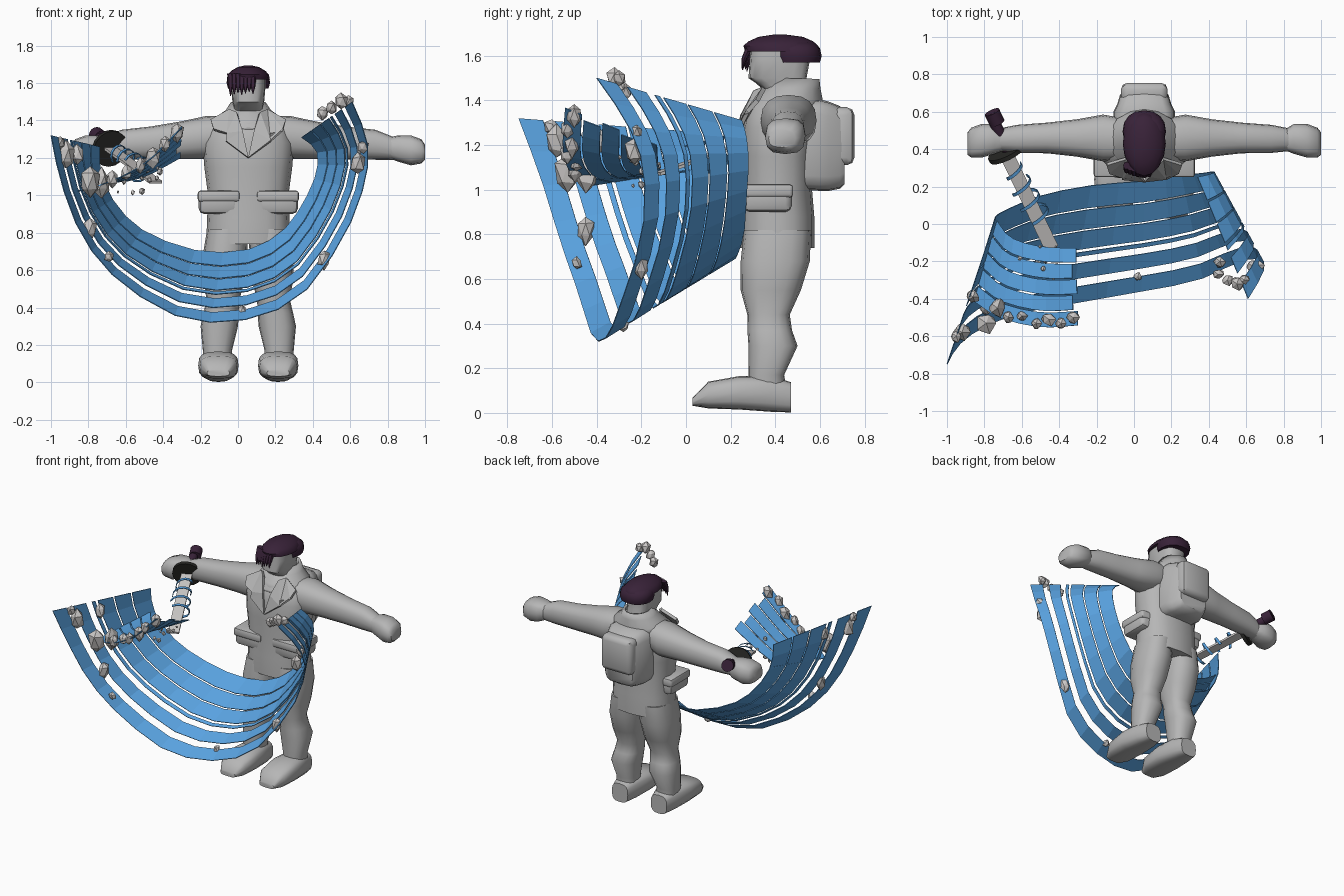
import bpy, bmesh, math, random
from mathutils import Vector

default = bpy.data.objects.get("Cube")
if default:
    bpy.data.objects.remove(default)

random.seed(4)
CX = 0.055  # centre line of the figure


def material(name, r, g, b):
    mat = bpy.data.materials.new(name)
    mat.diffuse_color = (r, g, b, 1)
    mat.use_nodes = True
    bsdf = mat.node_tree.nodes["Principled BSDF"]
    bsdf.inputs["Base Color"].default_value = (r, g, b, 1)
    return mat


CLOTH = material("cloth grey", .47, .47, .47)
STONE = material("foam grey", .6, .58, .57)
WATER = material("water blue", .1, .36, .74)
HAIR = material("dark plum", .04, .016, .04)
GUARD = material("charcoal", .02, .02, .018)


def finish(bm, name, mat, smooth=True):
    bmesh.ops.recalc_face_normals(bm, faces=bm.faces)
    mesh = bpy.data.meshes.new(name)
    bm.to_mesh(mesh)
    bm.free()
    mesh.materials.append(mat)
    obj = bpy.data.objects.new(name, mesh)
    bpy.context.collection.objects.link(obj)
    if smooth:
        bpy.ops.object.select_all(action='DESELECT')
        obj.select_set(True)
        bpy.context.view_layer.objects.active = obj
        bpy.ops.object.shade_smooth_by_angle(angle=math.radians(45))
    return obj


def loft(name, axis, rings, mat=CLOTH, side=1, power=2.4, sides=16, caps=True):
    """Skin rounded sections: (position, centre a, centre b, radius a, radius b)."""
    bm = bmesh.new()
    loops = []
    for t, ca, cb, ra, rb in rings:
        loop = []
        for i in range(sides):
            ang = math.tau * i / sides
            c, s = math.cos(ang), math.sin(ang)
            a = ca + ra * math.copysign(abs(c) ** (2 / power), c)
            b = cb + rb * math.copysign(abs(s) ** (2 / power), s)
            x, y, z = {'x': (t, a, b), 'y': (a, t, b), 'z': (a, b, t)}[axis]
            loop.append(bm.verts.new((CX + side * x, y, z)))
        loops.append(loop)
    for low, high in zip(loops, loops[1:]):
        for i in range(sides):
            j = (i + 1) % sides
            bm.faces.new((low[i], low[j], high[j], high[i]))
    if caps:
        bm.faces.new(loops[0])
        bm.faces.new(loops[-1])
    return finish(bm, name, mat)


def box(name, centre, size, side=1, bevel=.03):
    bm = bmesh.new()
    bmesh.ops.create_cube(bm, size=1)
    for v in bm.verts:
        x, y, z = [c + a * b for c, a, b in zip(centre, v.co, size)]
        v.co = (CX + side * x, y, z)
    bmesh.ops.recalc_face_normals(bm, faces=bm.faces)
    bmesh.ops.bevel(bm, geom=bm.verts[:] + bm.edges[:], offset=bevel, segments=2,
                    profile=.5, affect='EDGES')
    return finish(bm, name, CLOTH)


def thicken(obj, amount):
    mod = obj.modifiers.new("thickness", 'SOLIDIFY')
    mod.thickness = amount
    mod.offset = 0


def along(points, u):
    """Smooth curve through the points, u from 0 to 1."""
    pts = [Vector(p) for p in points]
    pts = [pts[0] * 2 - pts[1]] + pts + [pts[-1] * 2 - pts[-2]]
    f = u * (len(points) - 1)
    i = min(int(f), len(points) - 2)
    t = f - i
    a, b, c, d = pts[i:i + 4]
    return (2 * b + (c - a) * t + (2 * a - 5 * b + 4 * c - d) * t ** 2
            + (3 * b - a - 3 * c + d) * t ** 3) / 2


def strip(name, surface, v0, v1, steps, u0=0, u1=1):
    bm = bmesh.new()
    rows = []
    for i in range(steps + 1):
        u = u0 + (u1 - u0) * i / steps
        rows.append([bm.verts.new(surface(u, v)) for v in (v0, v1)])
    for p, q in zip(rows, rows[1:]):
        bm.faces.new((p[0], p[1], q[1], q[0]))
    thicken(finish(bm, name, WATER, smooth=False), .005)


def between(rail_a, rail_b):
    return lambda u, v: along(rail_a, u).lerp(along(rail_b, u), v)


# Coat, collar and head
loft("coat", 'z', [(.74, 0, .41, .225, .165), (.88, 0, .41, .22, .165), (1, 0, .41, .215, .155),
                   (1.15, 0, .41, .235, .16), (1.28, 0, .42, .245, .165), (1.37, 0, .43, .21, .155),
                   (1.43, 0, .45, .13, .125), (1.47, 0, .46, .085, .1)])
collar = loft("collar", 'z', [(1.35, 0, .44, .205, .165), (1.4, 0, .455, .185, .15), (1.45, 0, .475, .115, .12),
                              (1.495, 0, .49, .085, .1)], caps=False, power=2)
thicken(collar, .016)
loft("head", 'z', [(1.42, 0, .46, .075, .08), (1.48, 0, .43, .08, .12), (1.5, 0, .41, .085, .13),
                   (1.58, 0, .42, .092, .135), (1.65, 0, .42, .09, .13)], power=3)

# Hair cap, back hair and a fringe over the right brow
loft("hair_cap", 'z', [(1.62, 0, .43, .115, .165), (1.645, 0, .425, .11, .168), (1.665, 0, .425, .092, .145),
                       (1.685, 0, .425, .058, .1), (1.695, 0, .42, .015, .03)], HAIR, power=2)
loft("back_hair", 'z', [(1.57, 0, .495, .108, .105), (1.6, 0, .495, .116, .113),
                        (1.635, 0, .49, .112, .11), (1.66, 0, .48, .085, .09)], HAIR, power=2.2)
for i in range(7):
    x = -.095 + .02 * i
    y = .29 - .03 * math.cos(x * 14)
    loft("fringe_lock", 'z', [(1.53 + .006 * (i % 3) + .002 * i, x, y - .01, .002, .002),
                              (1.59, x, y, .014, .012), (1.65, x, y + .03, .018, .02)], HAIR, sides=6)

# Backpack with its raised upper panel
loft("backpack", 'y', [(.52, 0, 1.2, .165, .2), (.6, 0, 1.2, .165, .205), (.64, 0, 1.195, .145, .2),
                       (.69, 0, 1.19, .13, .185), (.71, 0, 1.19, .115, .165)], power=5)
box("backpack_panel", (0, .7, 1.24), (.25, .11, .26), bevel=.035)

# Paired parts
for side, word in ((1, "left"), (-1, "right")):
    loft(word + "_leg", 'z', [(.08, .16, .37, .075, .085), (.17, .165, .36, .078, .08),
                              (.3, .155, .39, .1, .11), (.37, .145, .375, .095, .1),
                              (.44, .135, .37, .088, .095), (.55, .13, .38, .11, .135),
                              (.68, .125, .4, .118, .155), (.82, .11, .41, .11, .15)], side=side)
    loft(word + "_boot", 'y', [(.03, .16, .05, .06, .018), (.1, .16, .08, .1, .06), (.24, .16, .09, .108, .075),
                               (.38, .16, .085, .09, .08), (.47, .16, .07, .065, .068)], side=side, power=3)
    loft(word + "_arm", 'x', [(.08, .45, 1.33, .11, .09), (.22, .46, 1.31, .125, .115),
                              (.36, .46, 1.295, .1, .1), (.52, .46, 1.28, .082, .088),
                              (.68, .455, 1.27, .075, .08), (.78, .45, 1.25, .06, .06)], side=side)
    loft(word + "_hand", 'x', [(.75, .45, 1.255, .055, .055), (.8, .455, 1.25, .08, .07),
                               (.87, .445, 1.24, .09, .08), (.925, .435, 1.235, .08, .065),
                               (.945, .43, 1.23, .06, .04)], side=side, power=2.8, sides=12)
    box(word + "_pouch", (.158, .365, .96), (.215, .22, .12), side)
    box(word + "_pouch_flap", (.158, .365, .995), (.225, .23, .06), side, .015)
    bm = bmesh.new()
    lapel = [(0, .242, 1.2), (.12, .255, 1.29), (.115, .262, 1.33), (.185, .285, 1.35),
             (.2, .33, 1.4), (.1, .36, 1.455), (.06, .32, 1.44), (.03, .27, 1.34)]
    bm.faces.new([bm.verts.new((CX + side * x, y - .01, z)) for x, y, z in lapel])
    bmesh.ops.triangulate(bm, faces=bm.faces[:])
    thicken(finish(bm, word + "_lapel", CLOTH, smooth=False), .02)

# Sword
POMMEL, HILT, TIP = Vector((-.755, .6, 1.325)), Vector((-.69, .39, 1.255)), Vector((-.44, -.13, 1.07))
aim = (TIP - HILT).to_track_quat('Z', 'Y')


def sword_part(name, start, end, mat, radius=0, width=0):
    bm = bmesh.new()
    if radius:
        bmesh.ops.create_cone(bm, cap_ends=True, segments=16, radius1=radius, radius2=radius, depth=1)
    else:
        bmesh.ops.create_cube(bm, size=1)
        bmesh.ops.scale(bm, verts=bm.verts, vec=(width, .014, 1))
    for v in bm.verts:
        v.co.z *= (end - start).length
        v.co = aim @ v.co + (start + end) / 2
    finish(bm, name, mat)


sword_part("blade", HILT, TIP, STONE, width=.075)
sword_part("handle", POMMEL, HILT, HAIR, radius=.03)
sword_part("pommel", POMMEL, POMMEL.lerp(HILT, .3), HAIR, radius=.042)
sword_part("guard", HILT, HILT.lerp(TIP, .04), GUARD, radius=.1)


# Thin water coil around the blade
def coil(u, v):
    ang = u * math.tau * 3.5
    ring = Vector((math.cos(ang), math.sin(ang), 0)) * (.05 + .03 * u)
    return HILT.lerp(TIP, .15 + .55 * u + .03 * v) + aim @ ring


for i in range(4):
    strip("blade_coil", coil, 0, 1, 8, i * .26, i * .26 + .17)

# Great sweeping wave, split into ribbons
outer = [(-1, -.75, 1.32), (-.94, -.65, 1.05), (-.82, -.56, .76), (-.62, -.48, .53), (-.3, -.42, .345),
         (.04, -.36, .335), (.34, -.3, .47), (.57, -.2, .79), (.68, -.19, 1.08), (.69, -.26, 1.29),
         (.61, -.4, 1.5)]
inner = [(-.74, .03, 1.26), (-.73, .05, 1.1), (-.63, .1, .92), (-.47, .16, .79), (-.2, .21, .7),
         (.06, .23, .71), (.24, .26, .81), (.35, .27, .96), (.42, .28, 1.12), (.42, .27, 1.24),
         (.34, .25, 1.31)]
wave = between(inner, outer)
for v0, v1 in ((0, .19), (.205, .37), (.385, .54), (.565, .6), (.66, .79), (.86, 1)):
    strip("wave_ribbon", wave, v0, v1, 18)

# Smaller rising crest by the blade
crest = between([(-.74, .03, 1.09), (-.66, -.07, 1.07), (-.5, -.12, 1.1), (-.31, -.13, 1.2)],
                [(-.86, -.42, 1.02), (-.72, -.51, 1.06), (-.5, -.56, 1.17), (-.3, -.55, 1.37)])
for i in range(5):
    strip("crest_ribbon", crest, i * .2, i * .2 + .18, 8, 0, 1 - .04 * (i % 2))


# Faceted foam lumps
def lump(place, radius, tall=1.25):
    bm = bmesh.new()
    bmesh.ops.create_icosphere(bm, subdivisions=1, radius=radius)
    for v in bm.verts:
        v.co = v.co * random.uniform(.75, 1.15)
        v.co.z *= tall
        v.co += Vector(place)
    finish(bm, "foam_lump", STONE, smooth=False)


for place, radius in (((-.79, -.53, 1.07), .062), ((-.92, -.58, 1.21), .05), ((-.79, -.45, .82), .042),
                      ((.46, -.2, .66), .036), ((.64, -.23, 1.17), .045), ((-.86, -.39, 1.22), .04)):
    lump(place, radius, 1.6)
for place, radius in (((-.69, -.49, .67), .025), ((.02, -.28, .39), .025), ((-.95, -.6, 1.28), .035),
                      ((.45, -.27, 1.44), .032), ((.5, -.3, 1.47), .035), ((.55, -.32, 1.5), .038),
                      ((.59, -.3, 1.5), .03), ((.67, -.22, 1.26), .03)):
    lump(place, radius)
for i in range(7):
    lump(crest(.3 + .11 * i, .88 + .06 * (i % 2)) + Vector((0, 0, .01)), random.uniform(.03, .055), 1.5)
for i in range(12):
    lump((random.uniform(-.65, -.4), random.uniform(-.3, -.1), random.uniform(1, 1.15)),
         random.uniform(.006, .02))
